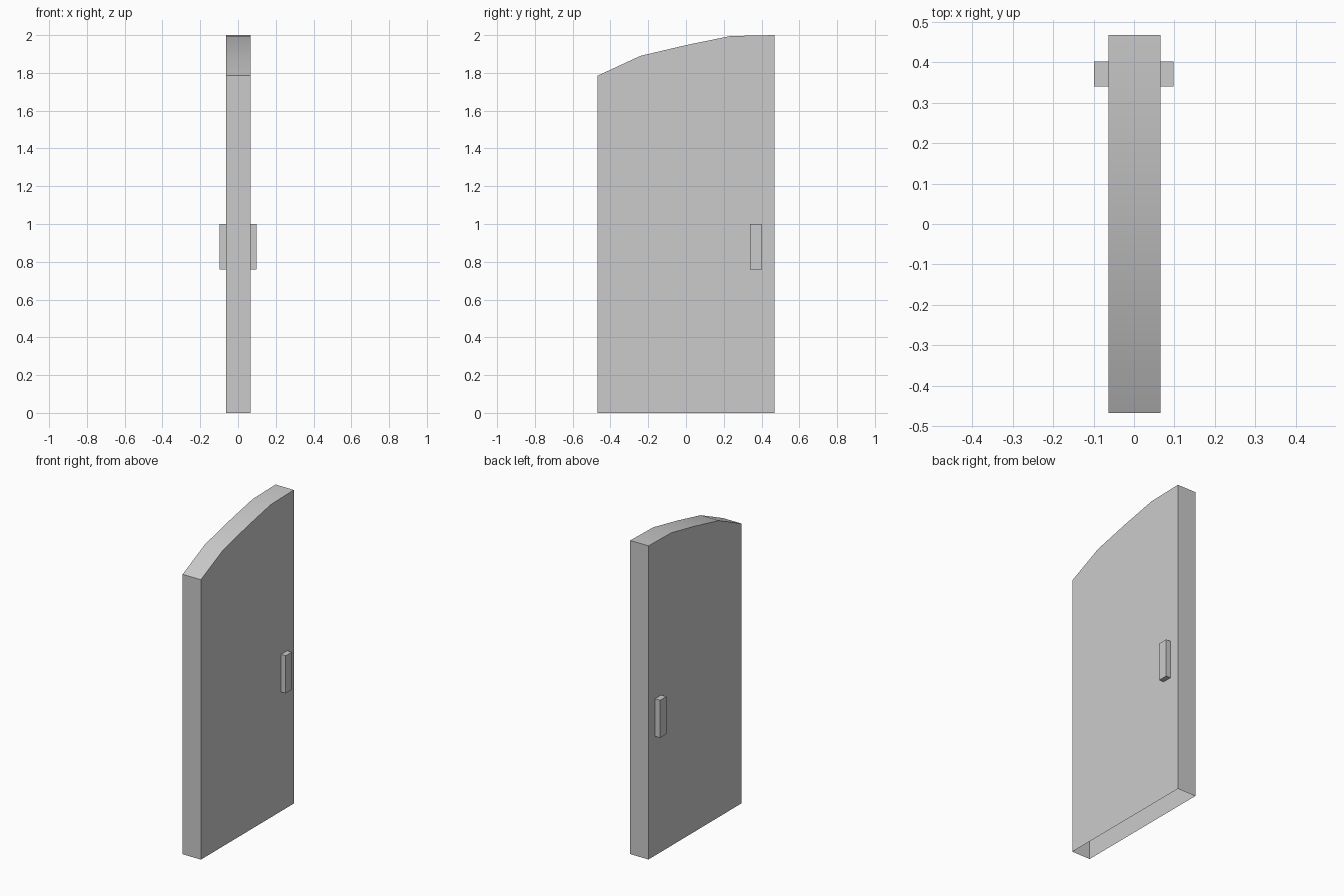
import bpy, bmesh, math

if "Cube" in bpy.data.objects:
    bpy.data.objects.remove(bpy.data.objects["Cube"])


def finish(bm, name):
    bmesh.ops.recalc_face_normals(bm, faces=bm.faces)
    mesh = bpy.data.meshes.new(name)
    bm.to_mesh(mesh)
    bm.free()
    obj = bpy.data.objects.new(name, mesh)
    bpy.context.collection.objects.link(obj)
    return obj


# Door panel: arched side profile (y, z) extruded across x, open underneath
X0, X1 = -0.063, 0.066
profile = [(-0.468, 0), (-0.468, 1.785), (-0.242, 1.89), (0.0, 1.947),
           (0.235, 1.995), (0.468, 2.0), (0.468, 0)]
bm = bmesh.new()
left = [bm.verts.new((X0, y, z)) for y, z in profile]
right = [bm.verts.new((X1, y, z)) for y, z in profile]
bm.faces.new(left)
bm.faces.new(right[::-1])
for i in range(len(profile) - 1):
    bm.faces.new((left[i], right[i], right[i + 1], left[i + 1]))
panel = finish(bm, "door_panel")

# Smooth arch, sharp corners
bpy.context.view_layer.objects.active = panel
panel.select_set(True)
bpy.ops.object.shade_smooth_by_angle(angle=math.radians(30))


# Pull handles: one block per face, the hidden side against the panel left off
def handle(name, inner, outer):
    bm = bmesh.new()
    bmesh.ops.create_cube(bm, size=1)
    bmesh.ops.scale(bm, vec=(abs(outer - inner), 0.062, 0.24), verts=bm.verts)
    bmesh.ops.translate(bm, vec=((inner + outer) / 2, 0.371, 0.88), verts=bm.verts)
    bm.normal_update()
    back = [f for f in bm.faces
            if abs(f.calc_center_median().x - inner) < 1e-4]
    bmesh.ops.delete(bm, geom=back, context='FACES_ONLY')
    finish(bm, name)


handle("handle_right", X1, 0.098)
handle("handle_left", X0, -0.099)
